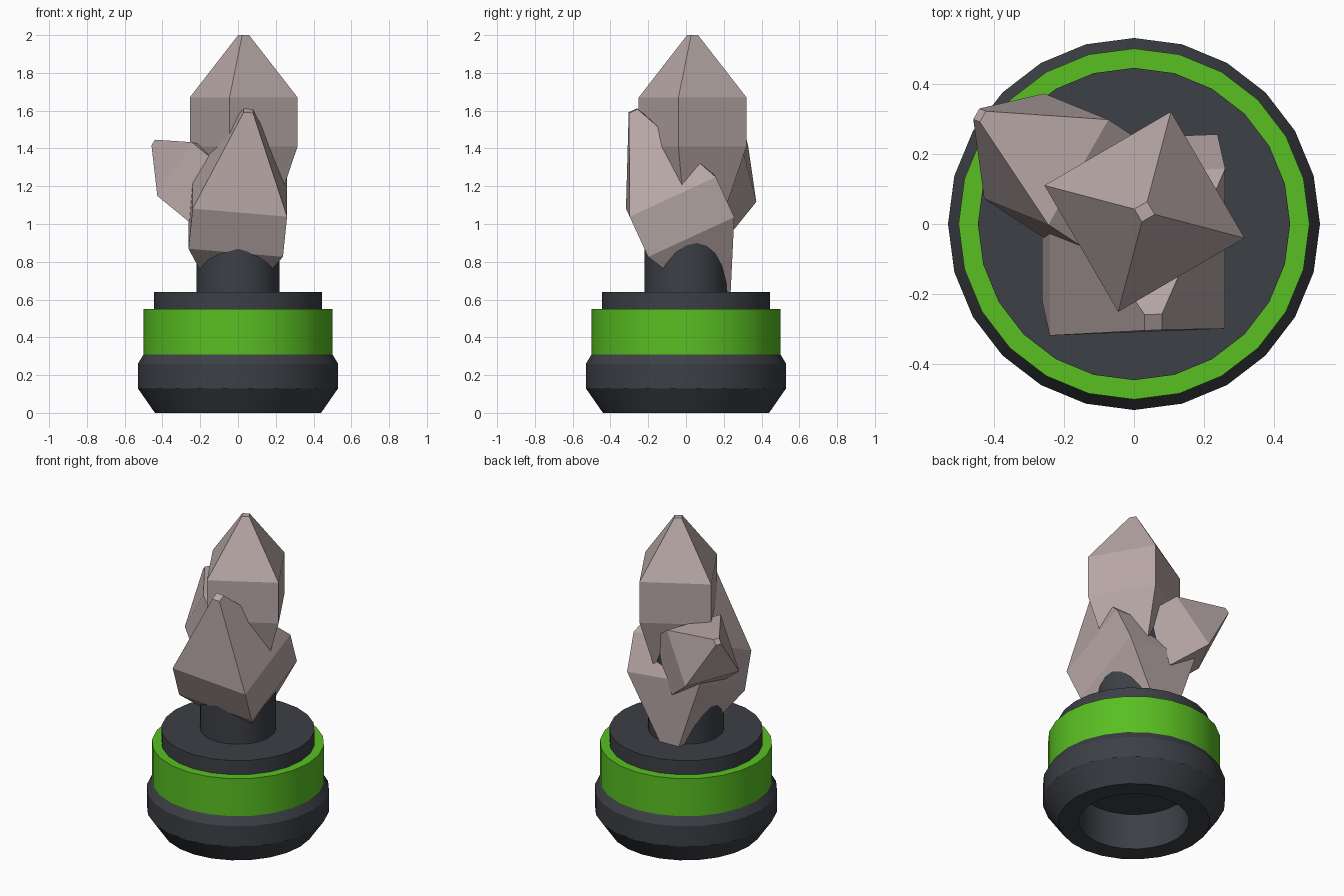
import bpy, bmesh, math
from mathutils import Vector

if "Cube" in bpy.data.objects:
    bpy.data.objects.remove(bpy.data.objects["Cube"])

SIDES = 24


def material(name, rgb):
    m = bpy.data.materials.new(name)
    m.diffuse_color = (*rgb, 1)
    m.use_nodes = True
    m.node_tree.nodes["Principled BSDF"].inputs["Base Color"].default_value = m.diffuse_color
    return m


DARK = material("dark_metal", (0.045, 0.05, 0.06))
GREEN = material("green_band", (0.10, 0.52, 0.016))
ROSE = material("rose_stone", (0.48, 0.39, 0.385))


def finish(name, bm, mat, smooth=False):
    bmesh.ops.recalc_face_normals(bm, faces=bm.faces)
    me = bpy.data.meshes.new(name)
    bm.to_mesh(me)
    bm.free()
    me.materials.append(mat)
    ob = bpy.data.objects.new(name, me)
    bpy.context.collection.objects.link(ob)
    if smooth:
        bpy.ops.object.select_all(action='DESELECT')
        ob.select_set(True)
        bpy.context.view_layer.objects.active = ob
        bpy.ops.object.shade_smooth_by_angle(angle=math.radians(30))
    return ob


def loft(bm, rings):
    """Skin a list of vertex rings and cap both ends."""
    n = len(rings[0])
    for a, b in zip(rings, rings[1:]):
        for i in range(n):
            j = (i + 1) % n
            bm.faces.new((a[i], a[j], b[j], b[i]))
    bm.faces.new(rings[0])
    bm.faces.new(rings[-1])


def lathe(name, profile, mat):
    bm = bmesh.new()
    rings = []
    for r, z in profile:
        angles = [2 * math.pi * i / SIDES for i in range(SIDES)]
        rings.append([bm.verts.new((r * math.cos(a), r * math.sin(a), z)) for a in angles])
    loft(bm, rings)
    return finish(name, bm, mat, True)


def crystal(name, center, tip, corner, r, height, tail, tip_r):
    """Square prism with a blunt point on top and a long taper below."""
    c, t = Vector(center), Vector(tip)
    axis = (t - c).normalized()
    u = Vector(corner)
    u = (u - axis * u.dot(axis)).normalized()
    v = axis.cross(u)
    bm = bmesh.new()
    rings = []
    for d, rad in (((t - c).length, tip_r), (0, r), (-height, r), (-height - tail, 0.02)):
        rings.append([bm.verts.new(c + axis * d + k * rad) for k in (u, v, -u, -v)])
    loft(bm, rings)
    return finish(name, bm, ROSE)


# Socket base, hollow underneath
lathe("socket_base", [(0.32, 0.23), (0.32, 0), (0.44, 0), (0.53, 0.13),
                      (0.53, 0.26), (0.50, 0.31)], DARK)
# Coloured band, collar and post
lathe("band", [(0.50, 0.31), (0.50, 0.55)], GREEN)
lathe("collar", [(0.445, 0.54), (0.445, 0.64)], DARK)
lathe("post", [(0.22, 0.63), (0.22, 1.19)], DARK)

# Crystals
crystal("top_crystal", (0.03, 0.035, 1.67), (0.03, 0.035, 2.0),
        (0.285, -0.075, 0), 0.295, 0.26, 0.78, 0.03)
crystal("front_crystal", (0.01, -0.08, 1.165), (0.055, -0.28, 1.60),
        (1, -0.9, -0.43), 0.355, 0.235, 0.48, 0.035)
crystal("side_crystal", (-0.25, 0.185, 1.275), (-0.44, 0.31, 1.43),
        (-0.01, 0.19, -0.155), 0.245, 0.26, 0.40, 0.025)
